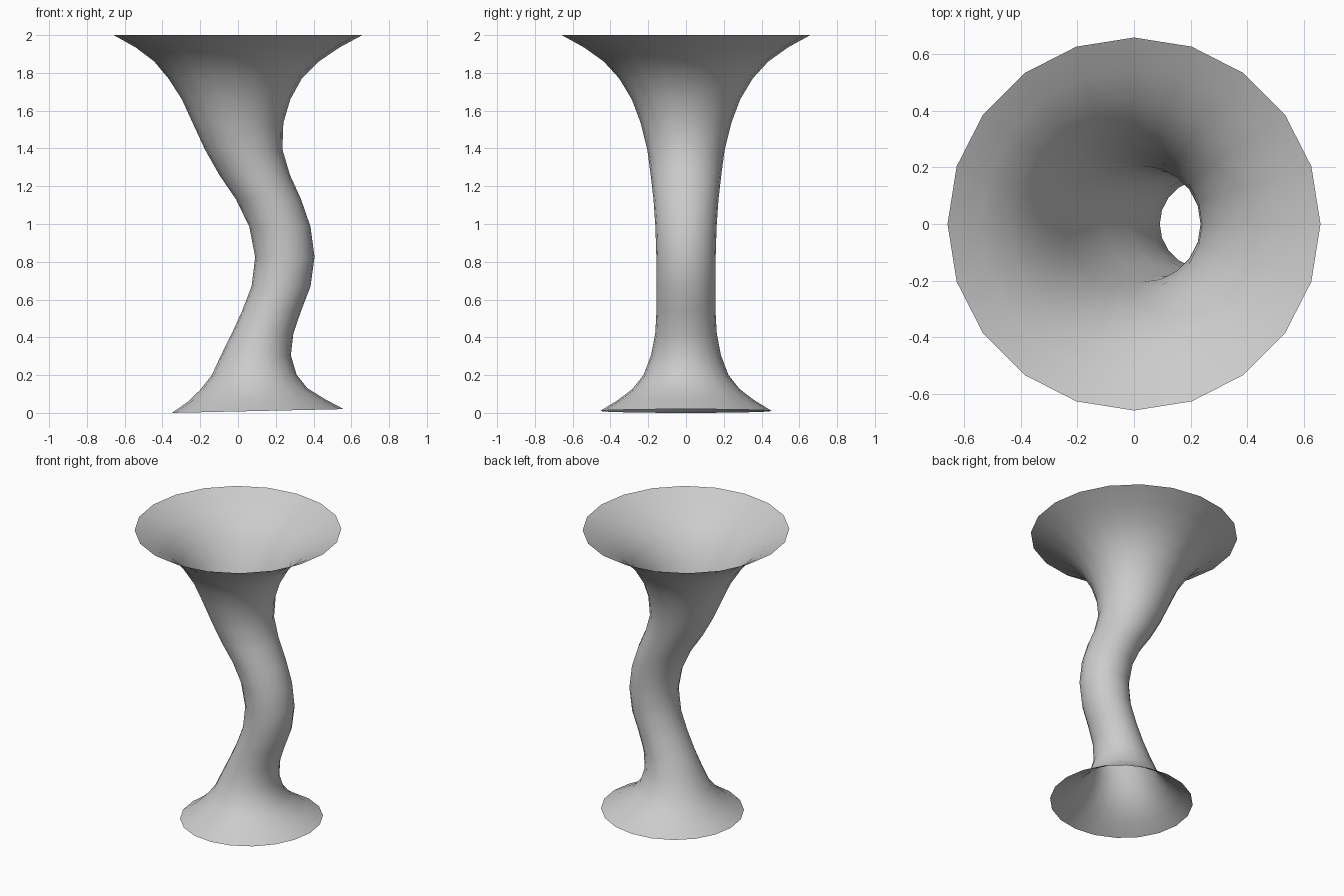
import bpy, bmesh
from math import cos, sin, tau

SIDES = 20

# Ring stations from base to rim: centre x, height, radius
RINGS = [
    (0.105, 0.01, 0.455), (0.097, 0.065, 0.364), (0.083, 0.125, 0.285),
    (0.085, 0.20, 0.225), (0.095, 0.305, 0.185), (0.13, 0.42, 0.163),
    (0.178, 0.54, 0.156), (0.228, 0.67, 0.156), (0.248, 0.825, 0.157),
    (0.222, 0.985, 0.162), (0.162, 1.13, 0.172), (0.088, 1.26, 0.187),
    (0.03, 1.395, 0.205), (0.0, 1.535, 0.24), (-0.01, 1.66, 0.287),
    (-0.015, 1.77, 0.353), (-0.008, 1.86, 0.435), (-0.002, 1.935, 0.54),
    (0.0, 2.0, 0.658),
]

# Open flared tube lofted along the bent centre line
bm = bmesh.new()
loops = []
for i, (cx, z, r) in enumerate(RINGS):
    tilt = 0.01 * max(0, 1 - i / 4)   # base leans up slightly on the right
    loops.append([bm.verts.new((cx + r * cos(tau * k / SIDES),
                                r * sin(tau * k / SIDES),
                                z + tilt * cos(tau * k / SIDES)))
                  for k in range(SIDES)])
for lo, hi in zip(loops, loops[1:]):
    for k in range(SIDES):
        n = (k + 1) % SIDES
        bm.faces.new((lo[k], lo[n], hi[n], hi[k])).smooth = True

mesh = bpy.data.meshes.new("flared_tube")
bm.to_mesh(mesh)
bm.free()
tube = bpy.data.objects.new("flared_tube", mesh)
bpy.context.collection.objects.link(tube)
